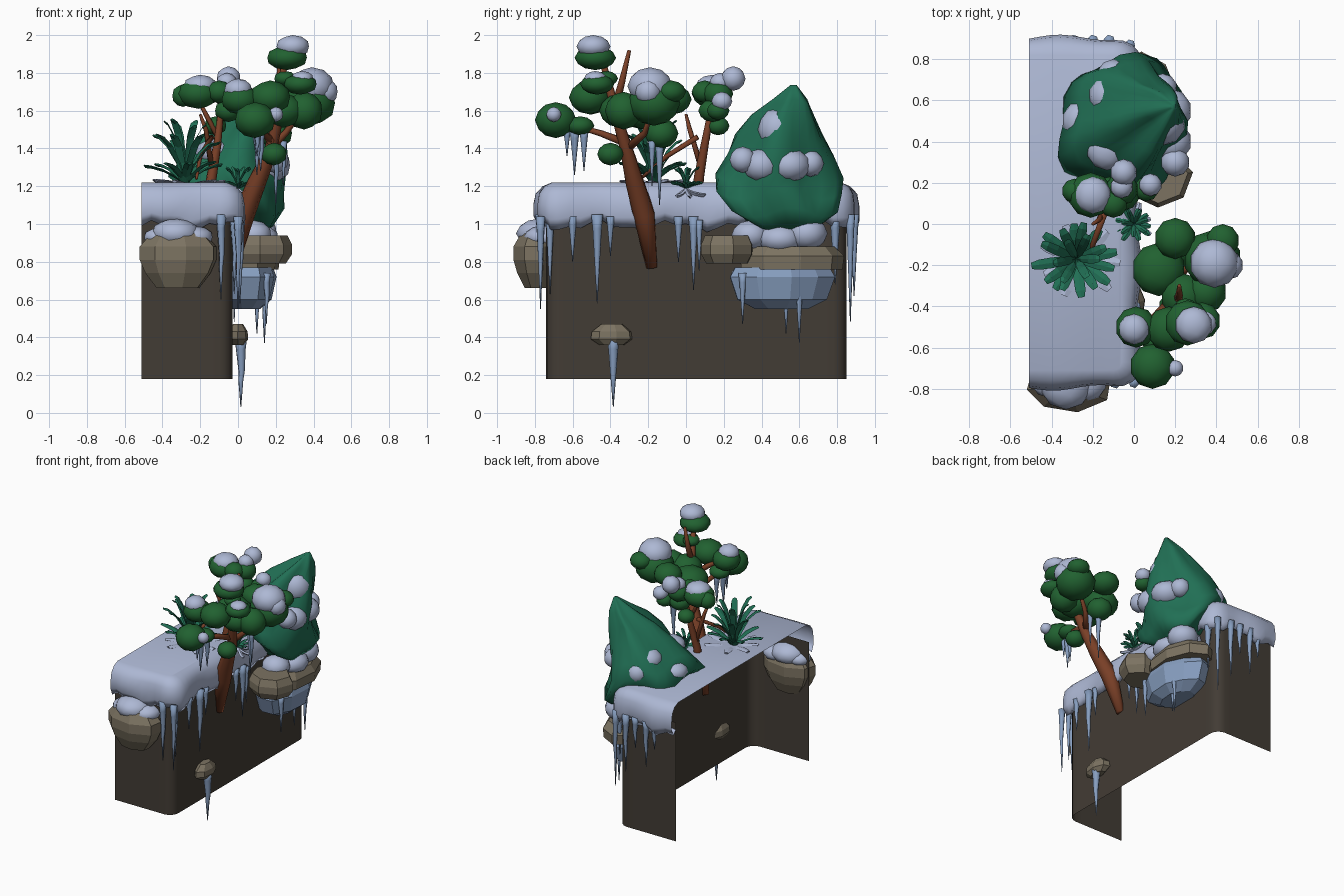
import bpy, bmesh, math, random
from math import sin, cos, pi
from mathutils import Vector

random.seed(4)


def material(name, r, g, b):
    m = bpy.data.materials.new(name)
    m.diffuse_color = (r, g, b, 1)
    return m


SNOW = material("snow", .42, .48, .66, )
ICE = material("ice", .24, .34, .52)
STONE = material("stone", .2, .17, .12)
CLIFF = material("cliff", .055, .045, .035)
BARK = material("bark", .19, .05, .02)
LEAF = material("pine_green", .015, .12, .03)
FIR = material("fir_green", .015, .16, .09)


def finish(name, bm, mat, smooth=True):
    bmesh.ops.recalc_face_normals(bm, faces=bm.faces)
    me = bpy.data.meshes.new(name)
    bm.to_mesh(me)
    bm.free()
    me.materials.append(mat)
    for p in me.polygons:
        p.use_smooth = smooth
    ob = bpy.data.objects.new(name, me)
    bpy.context.collection.objects.link(ob)
    return ob


def skin(bm, rings, closed=True, caps=True):
    """Bridge successive rings of points with quads."""
    vs = [[bm.verts.new(p) for p in r] for r in rings]
    n = len(vs[0])
    for a, b in zip(vs, vs[1:]):
        for i in range(n if closed else n - 1):
            j = (i + 1) % n
            bm.faces.new((a[i], a[j], b[j], b[i]))
    if caps:
        bm.faces.new(vs[0])
        bm.faces.new(vs[-1])
    return vs


def blobs(name, items, mat):
    """Puffy ellipsoids: x, y, z, horizontal radius, vertical radius."""
    bm = bmesh.new()
    for x, y, z, r, h in items:
        new = bmesh.ops.create_icosphere(bm, subdivisions=2, radius=1)["verts"]
        for v in new:
            v.co = Vector((x + v.co.x * r, y + v.co.y * r, z + v.co.z * h))
    return finish(name, bm, mat)


def tube(bm, pts, radii, n=7):
    pts = [Vector(p) for p in pts]
    rings = []
    for i, p in enumerate(pts):
        d = (pts[min(i + 1, len(pts) - 1)] - pts[max(i - 1, 0)]).normalized()
        u = d.cross(Vector((.3, 1, .1))).normalized()
        w = d.cross(u)
        rings.append([p + (u * cos(2 * pi * k / n) + w * sin(2 * pi * k / n)) * radii[i] for k in range(n)])
    skin(bm, rings)


def rock(name, x, y, rx, ry, levels, mat=STONE, n=8, turn=.2):
    """Faceted stone from levels of (z, width factor)."""
    bm = bmesh.new()
    jit = [random.uniform(.92, 1.06) for _ in range(n)]
    skin(bm, [[(x + rx * f * jit[k] * cos(2 * pi * k / n + turn),
                y + ry * f * jit[k] * sin(2 * pi * k / n + turn), z) for k in range(n)] for z, f in levels])
    return finish(name, bm, mat, False)


# U-shaped plan shared by the cliff and the snow cap: point and outward normal
def plan():
    r, out = .07, []
    x0, x1, y0, y1 = -.51, -.03, -.74, .85
    for i in range(8):
        out.append((x0 + (x1 - r - x0) * i / 8, y0, 0, -1))
    for k in range(5):
        a = -pi / 2 + pi / 2 * k / 4
        out.append((x1 - r + r * cos(a), y0 + r + r * sin(a), cos(a), sin(a)))
    for i in range(1, 26):
        out.append((x1, y0 + r + (y1 - y0 - 2 * r) * i / 26, 1, 0))
    for k in range(5):
        a = pi / 2 * k / 4
        out.append((x1 - r + r * cos(a), y1 - r + r * sin(a), cos(a), sin(a)))
    for i in range(1, 9):
        out.append((x1 - r + (x0 - x1 + r) * i / 8, y1, 0, 1))
    return out


path = plan()

# cliff walls, open at the left and below
bm = bmesh.new()
skin(bm, [[(x, y, z) for x, y, _, _ in path] for z in (.18, 1.08)], False, False)
finish("cliff_wall", bm, CLIFF).data.shade_smooth()

# snow cap with a wavy lower edge
bm = bmesh.new()
prof = [(0, 1.02, 1), (.035, .99, 1), (.055, 1.04, .7), (.055, 1.1, .3), (.045, 1.16, 0), (.015, 1.2, 0), (-.03, 1.22, 0)]
rings = []
for o, z, w in prof:
    ring = []
    for i, (x, y, nx, ny) in enumerate(path):
        wave = .02 * sin(i * .9) + .015 * sin(i * 2.1)
        d = o * (1 + .25 * sin(i * .7)) if 0 < o else o
        ring.append((x + nx * d, y + ny * d, z + wave * w))
    rings.append(ring)
vs = skin(bm, rings, False, False)
bm.faces.new(vs[-1])
cap = finish("snow_cap", bm, SNOW)

# ledge stones with their snow
rock("front_rock", -.32, -.78, .22, .13, [(.66, .55), (.74, .85), (.81, 1), (.88, 1), (.95, .7)])
blobs("front_rock_snow", [(-.33, -.77, .95, .13, .08), (-.23, -.76, .93, .1, .06), (-.42, -.76, .93, .08, .05)], SNOW)
rock("side_rock", .12, .22, .165, .15, [(.79, .8), (.84, 1), (.89, 1), (.94, .85)], n=7)
rock("ledge_rock", .04, .55, .17, .27, [(.76, 1), (.83, 1.03), (.88, .85)], n=9)
rock("ledge_ice", .03, .5, .17, .29, [(.55, .5), (.6, .85), (.72, 1), (.77, .9)], ICE, 10)
blobs("ledge_snow", [(.08, .34, .94, .1, .08), (.1, .5, .92, .12, .08), (.1, .64, .95, .11, .09),
                     (.02, .55, .95, .15, .1)], SNOW)
rock("small_rock", .0, -.39, .055, .11, [(.36, .6), (.39, 1), (.43, .95), (.47, .5)], n=7)


# icicles: x, y, top z, tip z, radius
icicles = [(.0, -.77, 1.02, .55, .02), (-.02, -.72, 1.02, .63, .02), (.01, -.6, 1.02, .8, .02), (.01, -.47, 1.03, .58, .025),
           (.01, -.4, 1.02, .83, .018), (.01, -.04, 1.02, .8, .02), (.01, .04, 1.02, .65, .022), (.02, .07, 1, .75, .016),
           (.15, .3, .72, .47, .018), (.1, .53, .7, .42, .02), (.14, .6, .76, .37, .022), (.0, .79, 1.02, .68, .025),
           (-.02, .87, 1.03, .48, .02), (-.09, -.77, 1.03, .6, .022), (.015, -.385, .38, .03, .027),
           (.1, -.59, 1.48, 1.26, .022), (.12, -.54, 1.48, 1.28, .02), (.1, -.63, 1.48, 1.36, .016),
           (.2, -.14, 1.42, 1.1, .02), (.24, -.18, 1.42, 1.2, .016)]
icicles += [(x, .89, 1.03, z, .022) for x, z in ((-.12, .62), (-.2, .82), (-.29, .7), (-.36, .85))]
bm = bmesh.new()
for x, y, a, b, r in icicles:
    h = a - b
    tube(bm, [(x, y, a + .02), (x, y, a - h * .12), (x + .004, y, a - h * .45), (x, y, a - h * .6), (x, y, b)],
         [r * 1.3, r, r * .65, r * .5, .002], 6)
finish("icicles", bm, ICE)

# leaning pine
bm = bmesh.new()
tube(bm, [(-.03, -.18, .77), (.03, -.22, 1.05), (.1, -.27, 1.22), (.17, -.31, 1.38), (.21, -.36, 1.55), (.25, -.45, 1.9)],
     [.03, .06, .05, .036, .028, .015])
for pts in ([(.18, -.32, 1.43), (.14, -.45, 1.48), (.09, -.66, 1.54)],
            [(.17, -.31, 1.4), (.25, -.22, 1.48), (.36, -.17, 1.63)],
            [(.2, -.35, 1.55), (.1, -.45, 1.62), (.02, -.5, 1.65)],
            [(.21, -.38, 1.6), (.22, -.34, 1.75), (.22, -.3, 1.92)]):
    tube(bm, pts, [.024, .018, .01], 6)
# small pine trunk and limbs
tube(bm, [(-.17, .05, 1.0), (-.14, .07, 1.25), (-.11, .1, 1.42), (-.08, .15, 1.7)], [.03, .028, .022, .012])
for pts in ([(-.14, .08, 1.3), (-.17, .02, 1.5), (-.2, .0, 1.58)], [(-.1, .11, 1.45), (-.17, .13, 1.58), (-.22, .14, 1.68)],
            [(-.14, .06, 1.46), (-.2, -.1, 1.36), (-.22, -.24, 1.24)], [(-.09, .13, 1.6), (-.06, .2, 1.7), (-.05, .25, 1.76)]):
    tube(bm, pts, [.016, .013, .008], 6)
finish("tree_trunks", bm, BARK)

blobs("large_pine_foliage", [(.26, -.48, 1.88, .11, .065), (.33, -.47, 1.74, .09, .055), (.17, -.51, 1.67, .11, .09),
                             (.09, -.69, 1.55, .11, .095), (.11, -.56, 1.52, .075, .05), (.24, -.35, 1.6, .11, .09),
                             (.38, -.17, 1.64, .14, .12), (.12, -.22, 1.59, .13, .09), (.2, -.13, 1.48, .09, .08),
                             (.19, -.4, 1.37, .07, .06), (.2, -.07, 1.66, .1, .08), (.01, -.5, 1.66, .1, .08),
                             (.43, -.08, 1.7, .08, .06), (.35, -.33, 1.6, .1, .1), (.25, -.42, 1.77, .06, .04)], LEAF)
blobs("large_pine_snow", [(.29, -.49, 1.94, .09, .06), (.39, -.19, 1.73, .12, .1), (.46, -.2, 1.7, .07, .07),
                          (.2, -.7, 1.58, .04, .04), (0, -.51, 1.71, .075, .06), (.34, -.48, 1.77, .06, .04)], SNOW)
blobs("small_pine_foliage", [(-.21, .14, 1.69, .11, .08), (-.05, .14, 1.6, .075, .06), (-.12, .17, 1.52, .06, .05),
                             (-.1, .1, 1.7, .07, .06), (-.06, .17, 1.69, .08, .07), (.06, .17, 1.6, .06, .05),
                             (-.29, .16, 1.68, .06, .06)], LEAF)
blobs("small_pine_snow", [(-.2, .14, 1.73, .09, .06), (-.05, .25, 1.77, .065, .065), (-.06, .18, 1.75, .055, .05),
                          (.08, .19, 1.65, .055, .05)], SNOW)

# lumpy fir, leaning toward the right
bm = bmesh.new()
levels = [(.98, .1, .54, .08, .16), (1.06, .07, .52, .17, .27), (1.16, -.02, .48, .26, .31), (1.24, -.07, .48, .3, .32),
          (1.34, -.03, .5, .26, .28), (1.45, .02, .51, .21, .23), (1.56, .08, .53, .15, .16),
          (1.65, .14, .56, .08, .09), (1.735, .19, .57, .012, .015)]
rings = []
for i, (z, cx, cy, rx, ry) in enumerate(levels):
    ring = []
    for k in range(28):
        a = 2 * pi * k / 28
        f = 1 + .09 * sin(5 * a + i * .5) + .06 * sin(3 * a - i)
        ring.append((cx + rx * f * cos(a), cy + ry * f * sin(a), z + .03 * sin(4 * a + 1) * min(1, rx / .2)))
    rings.append(ring)
skin(bm, rings)
finish("snowy_fir", bm, FIR)
blobs("fir_snow", [(.14, .49, 1.5, .11, .12), (.2, .3, 1.34, .07, .07), (.18, .4, 1.31, .1, .09), (.17, .55, 1.31, .11, .09),
                   (.14, .66, 1.32, .07, .07), (-.1, .72, 1.3, .08, .08), (-.13, .36, 1.38, .1, .07),
                   (-.25, .5, 1.27, .1, .07), (-.05, .5, 1.46, .1, .08), (-.12, .62, 1.37, .1, .08)], SNOW)


# spiky plants made of arching strap leaves
def plant(name, x, y, z, leaves, mat):
    bm = bmesh.new()
    for a, reach, rise, w in leaves:
        d, s = Vector((cos(a), sin(a), 0)), Vector((-sin(a), cos(a), 0))
        rings = []
        for t in (0, .3, .6, .85, 1):
            c = Vector((x, y, z + rise * (1 - (1 - t) ** 1.7))) + d * reach * t ** 1.2
            ww = w * (.5, .8, 1, .95, .6)[len(rings)]
            rings.append([c + s * ww, c + Vector((0, 0, -.012)) - d * .008, c - s * ww, c + Vector((0, 0, .006))])
        skin(bm, rings)
    return finish(name, bm, mat, False)


def crown(n, reach, rise, w, off):
    return [(2 * pi * k / n + off + random.uniform(-.15, .15), reach * random.uniform(.85, 1.1),
             rise * random.uniform(.85, 1.1), w) for k in range(n)]


plant("large_spiky_plant", -.28, -.17, 1.2, crown(8, .2, .12, .026, .2) + crown(8, .18, .25, .024, .5)
      + crown(6, .12, .37, .022, .1), FIR)
plant("large_plant_snowy_leaves", -.27, -.17, 1.2, crown(7, .2, .03, .028, 0), SNOW)
plant("small_spiky_plant", .0, .0, 1.19, crown(9, .09, .03, .014, 0) + crown(7, .07, .1, .012, .3), FIR)
plant("small_plant_snowy_leaves", .0, .0, 1.19, crown(6, .1, -.04, .014, .4), SNOW)
